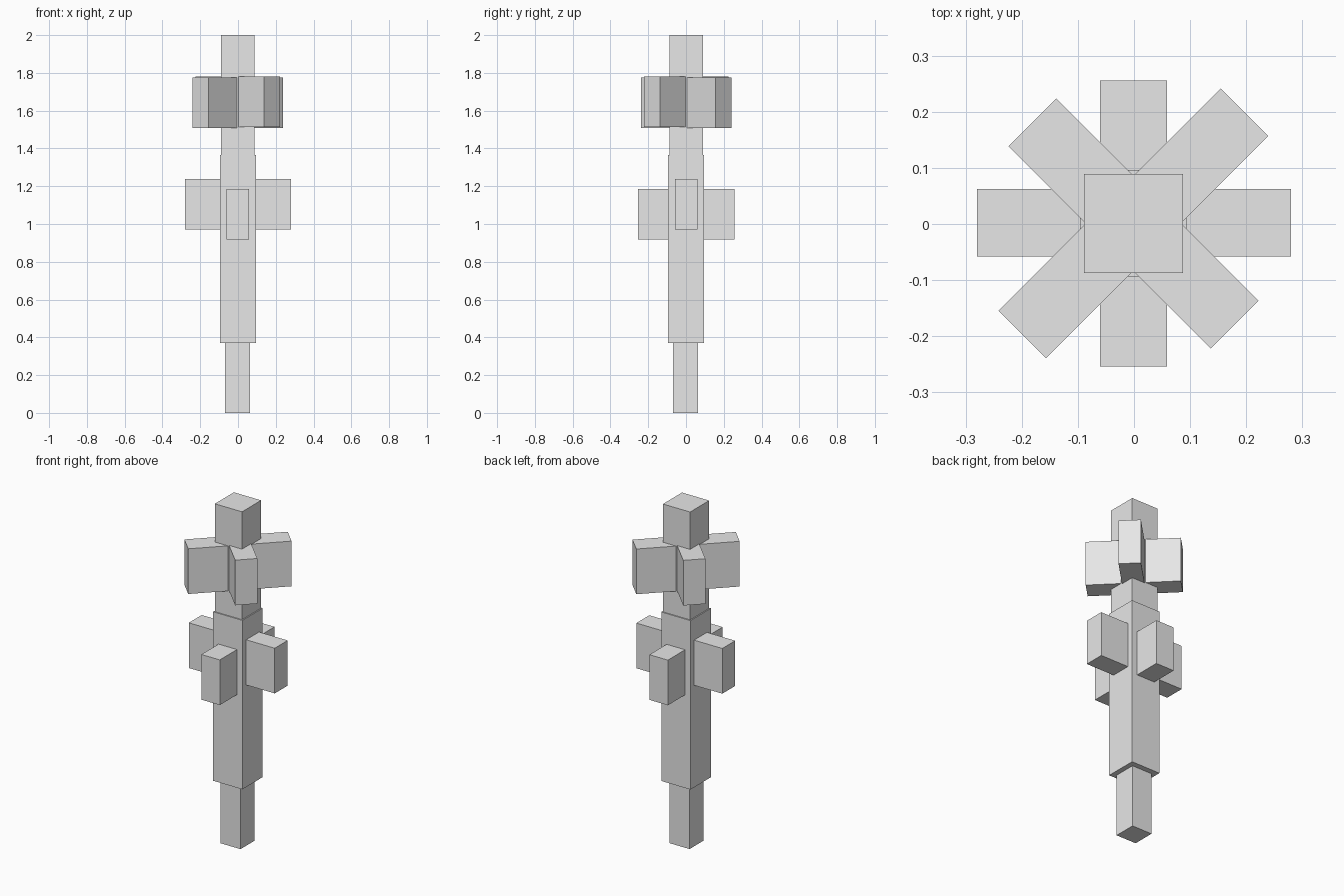
import bpy
from math import radians
from mathutils import Matrix

cube = bpy.data.objects.get("Cube")
if cube:
    bpy.data.objects.remove(cube, do_unlink=True)

grey = bpy.data.materials.new("plain_grey")
grey.use_nodes = True
grey.diffuse_color = (0.8, 0.8, 0.8, 1)
grey.node_tree.nodes["Principled BSDF"].inputs["Base Color"].default_value = (0.8, 0.8, 0.8, 1)


def block(name, size, center, turn=0):
    """Flat-faced box of the given size, turned about z."""
    bpy.ops.mesh.primitive_cube_add(size=1, location=center, rotation=(0, 0, radians(turn)))
    ob = bpy.context.object
    ob.name = ob.data.name = name
    ob.data.transform(Matrix.Diagonal((*size, 1)))
    ob.data.materials.append(grey)
    return ob


# Stacked square column
block("base_post", (0.132, 0.132, 0.38), (-0.002, -0.002, 0.19))
block("main_shaft", (0.19, 0.19, 0.995), (-0.001, 0.001, 0.8675))
block("top_post", (0.177, 0.177, 0.66), (-0.001, 0.001, 1.67))

# Crossed bars running through the column: long and short at each level
LONG, SHORT = (0.56, 0.12, 0.266), (0.51, 0.12, 0.266)
block("lower_long_bar", LONG, (0, 0.002, 1.104))
block("lower_short_bar", SHORT, (-0.001, 0.001, 1.051), 90)
block("upper_long_bar", LONG, (-0.001, 0.001, 1.642), 45)
block("upper_short_bar", SHORT, (-0.001, 0.001, 1.647), 135)
